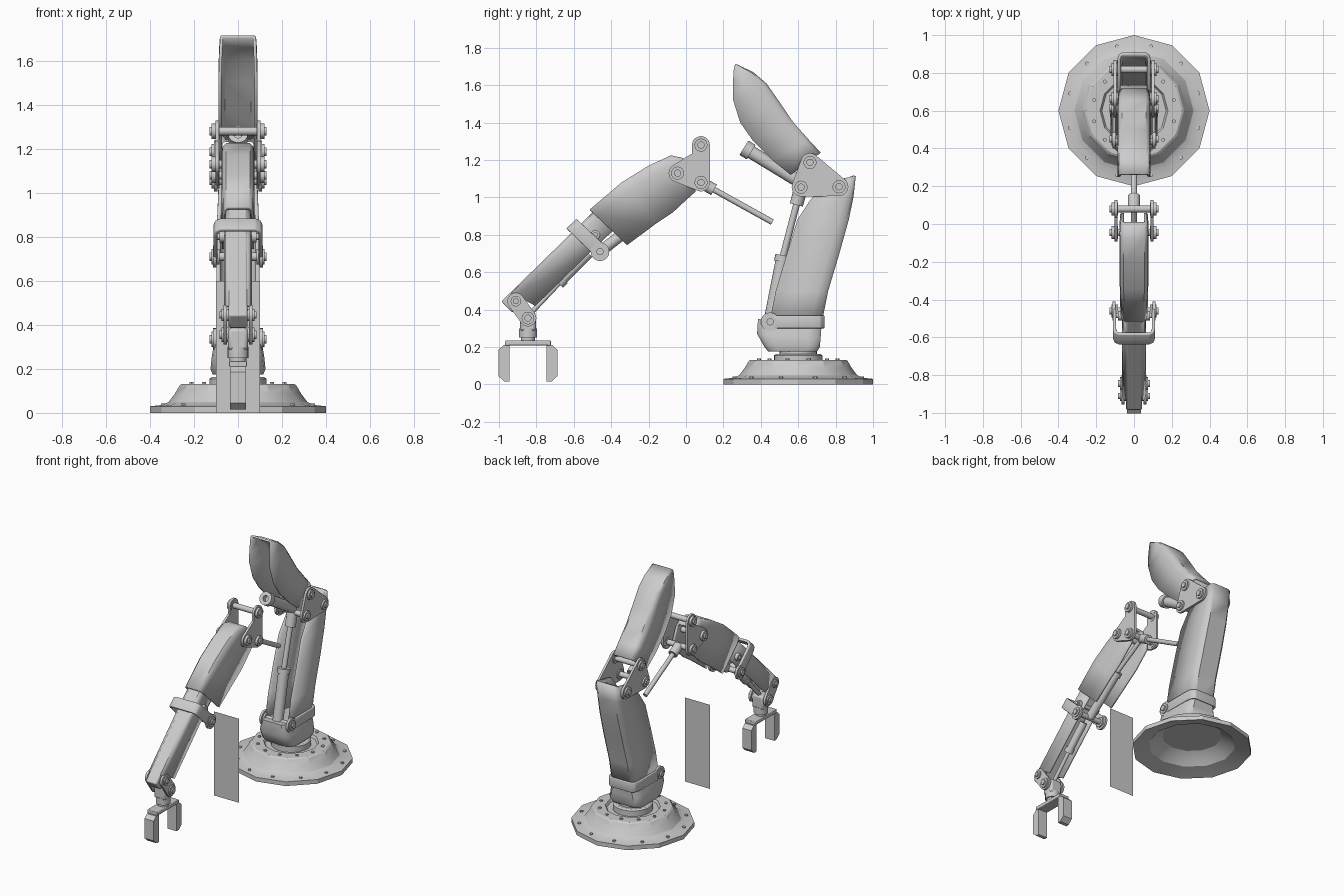
import bpy, bmesh, math
from mathutils import Vector

cube = bpy.data.objects.get("Cube")
if cube:
    bpy.data.objects.remove(cube)

grey = bpy.data.materials.new("light_grey")
grey.use_nodes = True
grey.diffuse_color = (0.6, 0.6, 0.6, 1)
grey.node_tree.nodes["Principled BSDF"].inputs["Base Color"].default_value = grey.diffuse_color


def finish(name, bm, smooth=35, bevel=0, solid=0):
    me = bpy.data.meshes.new(name)
    bm.to_mesh(me)
    bm.free()
    me.materials.append(grey)
    ob = bpy.data.objects.new(name, me)
    bpy.context.collection.objects.link(ob)
    if solid:
        m = ob.modifiers.new("thickness", "SOLIDIFY")
        m.thickness, m.offset = solid, -1
    if bevel:
        m = ob.modifiers.new("edges", "BEVEL")
        m.width, m.segments = bevel, 2
    bpy.ops.object.select_all(action="DESELECT")
    ob.select_set(True)
    bpy.context.view_layer.objects.active = ob
    if smooth:
        bpy.ops.object.shade_smooth_by_angle(angle=math.radians(smooth))
    return ob


def rounded_channel(name, rows, thick=0.015, closed=False, bevel=0):
    """Sections given as open edge (y, z), back edge (y, z), half width."""
    half = [(1, 0), (1, 0.8), (0.93, 0.93), (0.72, 1)]
    if closed:
        half = [(0.72, 0), (0.93, 0.07), (1, 0.2)] + half[1:]
    shape = [(-x, t) for x, t in half] + [(x, t) for x, t in reversed(half)]
    bm = bmesh.new()
    rings = [[bm.verts.new((x * w, oy + (by - oy) * t, oz + (bz - oz) * t)) for x, t in shape]
             for oy, oz, by, bz, w in rows]
    n = len(shape)
    for a, b in zip(rings, rings[1:]):
        for j in range(n if closed else n - 1):
            k = (j + 1) % n
            bm.faces.new((a[k], a[j], b[j], b[k]))
    if closed:
        bm.faces.new(rings[0])
        bm.faces.new(rings[-1][::-1])
        bmesh.ops.recalc_face_normals(bm, faces=bm.faces)
    return finish(name, bm, 40, bevel, 0 if closed else thick)


def rod(name, p, q, r, r2=None, sides=16):
    p, q = Vector(p), Vector(q)
    bm = bmesh.new()
    bmesh.ops.create_cone(bm, cap_ends=True, segments=sides, radius1=r,
                          radius2=r if r2 is None else r2, depth=(q - p).length)
    bmesh.ops.rotate(bm, verts=bm.verts, matrix=(q - p).to_track_quat("Z", "Y").to_matrix())
    bmesh.ops.translate(bm, verts=bm.verts, vec=(p + q) / 2)
    return finish(name, bm)


def box(name, center, size, angle=0, bevel=0.008):
    bm = bmesh.new()
    bmesh.ops.create_cube(bm, size=1)
    for v in bm.verts:
        v.co = Vector([c * s for c, s in zip(v.co, size)])
    ob = finish(name, bm, 35, bevel)
    ob.location, ob.rotation_euler = center, (angle, 0, 0)
    return ob


def lathe(name, profile, center, sides):
    bm = bmesh.new()
    edge = [bm.verts.new((r, 0, z)) for r, z in profile]
    loop = [bm.edges.new(e) for e in zip(edge, edge[1:])]
    bmesh.ops.spin(bm, geom=edge + loop, axis=(0, 0, 1), cent=(0, 0, 0),
                   steps=sides, angle=math.tau)
    bmesh.ops.remove_doubles(bm, verts=bm.verts, dist=1e-4)
    bmesh.ops.recalc_face_normals(bm, faces=bm.faces)
    ob = finish(name, bm, 25)
    ob.location = center
    return ob


def pivot(name, y, z, r=0.035, x=0.13):
    """Axle with a stepped boss on each side."""
    rod(name + "_axle", (-x, y, z), (x, y, z), r * 0.55)
    for side, tag in ((1, "left"), (-1, "right")):
        rod(f"{name}_boss_{tag}", (side * (x - 0.045), y, z), (side * (x - 0.01), y, z), r)


def link_plates(name, arms, x=0.1, r=0.05, thick=0.016):
    """Flat rounded bars on both sides, one for each group of pivot points."""
    for side, tag in ((1, "left"), (-1, "right")):
        for i, group in enumerate(arms):
            bm = bmesh.new()
            for y, z in group:
                for k in range(20):
                    a = math.tau * k / 20
                    for dx in (-thick / 2, thick / 2):
                        bm.verts.new((side * x + dx, y + r * math.cos(a), z + r * math.sin(a)))
            bmesh.ops.convex_hull(bm, input=bm.verts)
            finish(f"{name}_{tag}_{i + 1}", bm)


def piston(name, start, mid, end, r):
    rod(name + "_tube", (0, *start), (0, *mid), r)
    rod(name + "_shaft", (0, *mid), (0, *end), r * 0.5)
    a, b = Vector((0, *start)), Vector((0, *mid))
    rod(name + "_collar", b - (b - a).normalized() * 0.035, b, r * 1.2)


# Base: hollow twelve-sided flange with two rings of bolts
base = (0, 0.6, 0)
lathe("base_flange", [(0.4, 0), (0.4, 0.03), (0.345, 0.036), (0.315, 0.05), (0.285, 0.09),
                      (0.265, 0.125), (0.255, 0.132), (0.18, 0.132), (0.17, 0.115), (0, 0.115),
                      (0, 0.1), (0.2, 0.1), (0.25, 0.07), (0.29, 0.03), (0.36, 0.012),
                      (0.4, 0)], base, 12)
for ring, r, z in (("outer", 0.352, 0.03), ("inner", 0.218, 0.128)):
    for k in range(12):
        a = math.radians(15 + 30 * k)
        x, y = r * math.cos(a), 0.6 + r * math.sin(a)
        rod(f"{ring}_bolt_{k + 1}", (x, y, z), (x, y, z + 0.012), 0.011, sides=6)
lathe("turntable", [(0, 0.11), (0.13, 0.11), (0.13, 0.155), (0.12, 0.162), (0.1, 0.162),
                    (0.1, 0.2), (0, 0.2)], base, 24)

# Lower arm: boot, collar and front-open shell
rounded_channel("boot", [(0.44, 0.175, 0.70, 0.175, 0.115), (0.42, 0.2, 0.715, 0.2, 0.125),
                         (0.38, 0.27, 0.72, 0.25, 0.118), (0.385, 0.35, 0.725, 0.32, 0.1)],
                closed=True)
rounded_channel("lower_arm_collar", [(0.45, 0.3, 0.74, 0.3, 0.113),
                                     (0.45, 0.37, 0.74, 0.37, 0.113)], bevel=0.005)
rounded_channel("lower_arm_shell", [
    (0.44, 0.30, 0.72, 0.30, 0.098), (0.48, 0.50, 0.76, 0.50, 0.098),
    (0.54, 0.70, 0.82, 0.70, 0.098), (0.595, 0.88, 0.87, 0.88, 0.095),
    (0.66, 0.98, 0.895, 1.0, 0.09), (0.74, 1.08, 0.908, 1.115, 0.088)], 0.018)
link_plates("lower_pivot_cheek", [[(0.45, 0.335)]], 0.105)
pivot("lower_pivot", 0.45, 0.335)
piston("lower_piston", (0.45, 0.335), (0.52, 0.69), (0.615, 1.055), 0.036)
rod("lower_piston_head", (0, 0.59, 0.96), (0, 0.615, 1.055), 0.036)

# Elbow links
elbow = [(0.663, 1.187), (0.615, 1.055), (0.818, 1.057)]
link_plates("elbow_link", [elbow])
for i, p in enumerate(elbow):
    pivot(f"elbow_pivot_{i + 1}", *p)

# Raised arm cover, open toward the front
rounded_channel("raised_cover", [
    (0.56, 1.12, 0.72, 1.24, 0.085), (0.46, 1.20, 0.655, 1.31, 0.088),
    (0.36, 1.30, 0.575, 1.40, 0.088), (0.29, 1.40, 0.50, 1.51, 0.088),
    (0.252, 1.52, 0.43, 1.61, 0.088), (0.25, 1.61, 0.36, 1.67, 0.086),
    (0.256, 1.69, 0.265, 1.715, 0.082)], 0.014)

# Elbow cylinder with its separate shaft
rod("elbow_cylinder", (0, 0.615, 1.08), (0, 0.34, 1.247), 0.035)
lathe_end = lathe("elbow_cylinder_rim", [(0.02, 0), (0.045, 0), (0.045, 0.045), (0.02, 0.045),
                                         (0.02, 0)], (0, 0.348, 1.242), 16)
lathe_end.rotation_euler = (math.radians(58), 0, 0)
rod("elbow_shaft", (0, 0.08, 1.08), (0, 0.462, 0.868), 0.016)
rod("elbow_shaft_socket", (0, 0.08, 1.08), (0, 0.15, 1.041), 0.032)

# Forearm shoulder links
link_plates("shoulder_link", [[(0.08, 1.28), (0.08, 1.08)], [(-0.045, 1.13), (0.08, 1.08)],
                              [(-0.045, 1.13), (0.05, 1.19), (0.08, 1.12)]], 0.095, 0.048)
for i, p in enumerate([(0.08, 1.28), (-0.045, 1.13), (0.08, 1.08)]):
    pivot(f"shoulder_pivot_{i + 1}", *p)

# Upper forearm shell, open underneath
rounded_channel("upper_forearm_shell", [
    (0.06, 1.08, 0.01, 1.195, 0.068), (0.05, 1.03, -0.02, 1.212, 0.074),
    (0.005, 0.99, -0.08, 1.225, 0.076), (-0.07, 0.92, -0.2, 1.17, 0.076),
    (-0.16, 0.86, -0.345, 1.08, 0.076), (-0.315, 0.745, -0.515, 0.935, 0.072)])
piston("forearm_piston", (-0.46, 0.71), (-0.17, 0.935), (0.08, 1.08), 0.03)

# Forearm clamp
rounded_channel("forearm_clamp", [(-0.425, 0.735, -0.585, 0.885, 0.112),
                                  (-0.48, 0.68, -0.64, 0.835, 0.112)], 0.018, bevel=0.005)
link_plates("clamp_cheek", [[(-0.46, 0.71)]], 0.105)
pivot("clamp_pivot", -0.46, 0.71)
pivot("clamp_pin", -0.485, 0.80, 0.025, 0.095)

# Lower forearm: raised spine over an underside-open body
slope = math.atan2(0.415, 0.425)
box("forearm_spine", (0, -0.7, 0.665), (0.085, 0.72, 0.085), slope)
rounded_channel("lower_forearm_shell", [(-0.36, 0.85, -0.46, 0.95, 0.06),
                                        (-0.52, 0.70, -0.62, 0.80, 0.063),
                                        (-0.805, 0.42, -0.935, 0.49, 0.063)], 0.012)
piston("wrist_piston", (-0.52, 0.70), (-0.68, 0.54), (-0.845, 0.365), 0.026)

# Wrist fork
link_plates("wrist_link", [[(-0.91, 0.445), (-0.845, 0.355)]], 0.058, 0.045)
pivot("wrist_pin", -0.91, 0.445, 0.028, 0.085)
pivot("wrist_pivot", -0.845, 0.355, 0.034, 0.085)
box("wrist_block", (0, -0.845, 0.335), (0.09, 0.085, 0.1), bevel=0.015)
rod("wrist_collar", (0, -0.845, 0.25), (0, -0.845, 0.3), 0.048)
rod("wrist_neck", (0, -0.845, 0.23), (0, -0.845, 0.26), 0.038)

# Gripper
box("gripper_bar", (0, -0.845, 0.222), (0.08, 0.245, 0.026), bevel=0.004)
for side, tag in ((-1, "front"), (1, "back")):
    bm = bmesh.new()
    outline = [(0.1, 0.21), (0.13, 0.21), (0.158, 0.185), (0.158, 0.045), (0.125, 0.015),
               (0.1, 0.015)]
    for y, z in outline:
        for x in (-0.036, 0.036):
            bm.verts.new((x, -0.845 + side * y, z))
    bmesh.ops.convex_hull(bm, input=bm.verts)
    finish(f"{tag}_finger", bm, 0)

# Free-standing upright panel
bm = bmesh.new()
bm.faces.new([bm.verts.new((x, -0.13, z)) for x, z in ((-0.1, 0), (0.1, 0), (0.1, 0.6), (-0.1, 0.6))])
finish("upright_panel", bm, 0)
